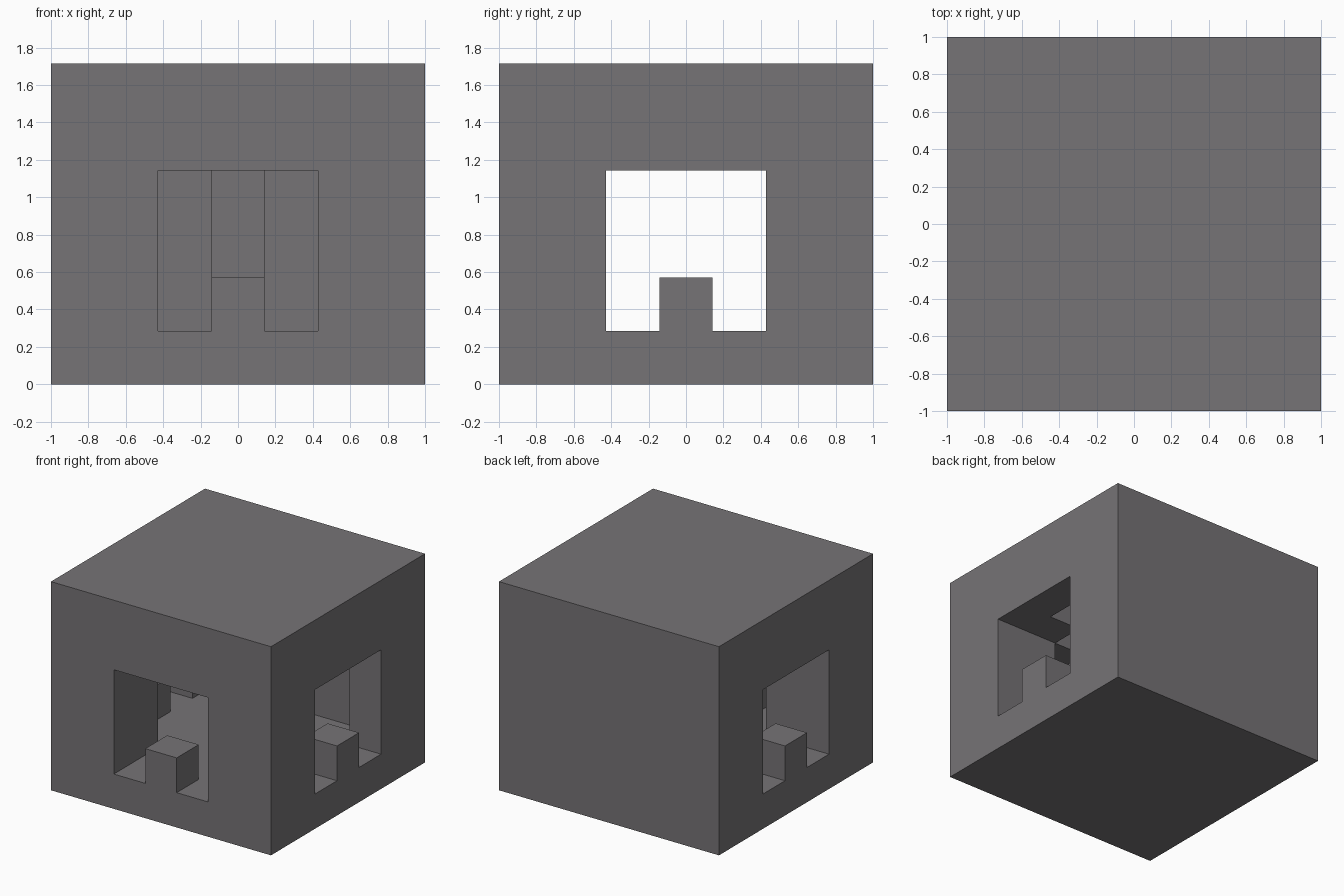
import bpy
import bmesh
from itertools import product
from mathutils import Vector

if "Cube" in bpy.data.objects:
    bpy.data.objects.remove(bpy.data.objects["Cube"], do_unlink=True)

CELL = 2 / 7      # one building block
HALF = 3          # blocks on each side of the centre
LEVELS = 6        # blocks in height

stone = bpy.data.materials.new("grey_stone")
stone.use_nodes = True
colour = (0.18, 0.172, 0.18, 1)
stone.diffuse_color = colour
stone.node_tree.nodes["Principled BSDF"].inputs["Base Color"].default_value = colour


def block(x, y, z):
    """All cells in three inclusive ranges."""
    return set(product(*(range(a, b + 1) for a, b in (x, y, z))))


# Hall from side to side, and the front passage that joins it
hollow = block((-3, 3), (-1, 1), (1, 3)) | block((-1, 1), (-3, -2), (1, 3))

# Two alcoves behind the hall, with a pillar left between them
hollow |= block((-2, -1), (2, 2), (1, 3)) | block((1, 2), (2, 2), (1, 3))

# Stepped diamond recess in the ceiling
hollow |= {c for c in block((-2, 2), (-2, 2), (4, 4)) if abs(c[0]) + abs(c[1]) <= 2}

# A low post in each of the three doorways
hollow -= {(-3, 0, 1), (3, 0, 1), (0, -3, 1)}

solid = block((-HALF, HALF), (-HALF, HALF), (0, LEVELS - 1)) - hollow

# Skin the solid cells: one face wherever a cell meets open space
bm = bmesh.new()
for cell in sorted(solid):
    centre = Vector(cell) + Vector((0, 0, 0.5))
    for axis, sign in product(range(3), (-1, 1)):
        normal = Vector((0, 0, 0))
        normal[axis] = sign
        neighbour = tuple(int(c + n) for c, n in zip(cell, normal))
        if neighbour in solid:
            continue
        u = Vector((0, 0, 0))
        u[(axis + 1) % 3] = 0.5
        v = normal.cross(u)
        middle = centre + normal / 2
        corners = (middle - u - v, middle + u - v, middle + u + v, middle - u + v)
        bm.faces.new([bm.verts.new(p * CELL) for p in corners])
bmesh.ops.remove_doubles(bm, verts=bm.verts, dist=CELL / 100)

mesh = bpy.data.meshes.new("stone_chamber")
bm.to_mesh(mesh)
bm.free()
mesh.materials.append(stone)
bpy.context.collection.objects.link(bpy.data.objects.new("stone_chamber", mesh))
